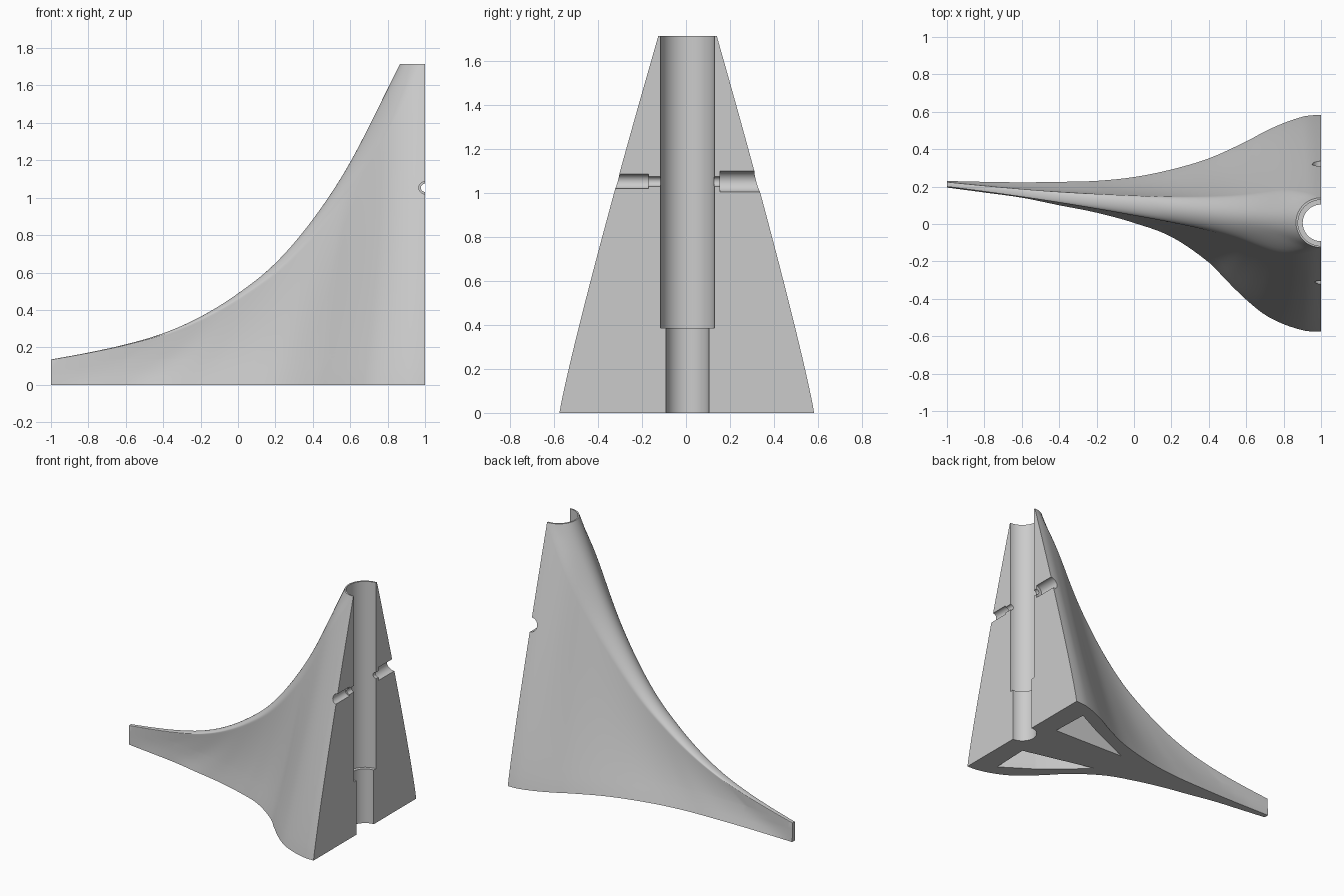
import bpy, bmesh, math
from mathutils import Matrix

if bpy.data.objects.get("Cube"):
    bpy.data.objects.remove(bpy.data.objects["Cube"])

TOP, TAIL, CUT = 1.715, 0.135, 1.0

grey = bpy.data.materials.new("grey plastic")
grey.use_nodes = True
grey.diffuse_color = (0.6, 0.6, 0.6, 1)
grey.node_tree.nodes["Principled BSDF"].inputs["Base Color"].default_value = grey.diffuse_color


def smooth(pts, x):
    """Cubic interpolation through sorted points."""
    n = len(pts)
    i = max(k for k in range(n - 1) if k == 0 or pts[k][0] <= x)

    def slope(k):
        a, b = pts[max(k - 1, 0)], pts[min(k + 1, n - 1)]
        return (b[1] - a[1]) / (b[0] - a[0])
    (x0, y0), (x1, y1) = pts[i], pts[i + 1]
    h = x1 - x0
    s = (x - x0) / h
    return ((2*s**3 - 3*s**2 + 1) * y0 + (s**3 - 2*s**2 + s) * h * slope(i)
            + (3*s**2 - 2*s**3) * y1 + (s**3 - s**2) * h * slope(i + 1))


def make_object(name, bm):
    bmesh.ops.recalc_face_normals(bm, faces=bm.faces)
    mesh = bpy.data.meshes.new(name)
    bm.to_mesh(mesh)
    bm.free()
    mesh.materials.append(grey)
    obj = bpy.data.objects.new(name, mesh)
    bpy.context.collection.objects.link(obj)
    return obj


def loft(name, rings):
    """Closed rings joined by quads and capped at both ends."""
    bm = bmesh.new()
    loops = [[bm.verts.new(p) for p in ring] for ring in rings]
    for a, b in zip(loops, loops[1:]):
        for i in range(len(a)):
            j = (i + 1) % len(a)
            bm.faces.new((a[i], a[j], b[j], b[i]))
    bm.faces.new(loops[0])
    bm.faces.new(loops[-1])
    bmesh.ops.remove_doubles(bm, verts=bm.verts, dist=1e-5)
    return make_object(name, bm)


# Ridge height along x, and the softened height that the flanks lean to
low_ridge = [(-1, TAIL), (-.8, .172), (-.6, .216), (-.4, .275), (-.2, .364),
             (0, .488), (.2, .65), (.4, .884)]
ridge = low_ridge + [(.6, 1.19), (.866, TOP)]
lean = low_ridge + [(.6, 1.175), (.8, 1.53), (.9, 1.65), (.95, 1.695), (1, TOP)]
# Half width of the ridge along x, and its centre by distance from the cut face
crest = [(-1, .012), (-.7, .018), (-.4, .029), (0, .052), (.4, .08),
         (.7, .11), (.866, .131), (1, .133)]
crest_line = [(0, .007), (.134, .009), (.4, .03), (.8, .074), (1.2, .12), (2, .212)]
# Half widths of the foot by distance from the cut face
back = [(0, .577), (.05, .57), (.1, .557), (.2, .513), (.3, .458), (.4, .394),
        (.6, .283), (.8, .203), (1, .142), (1.2, .101), (1.4, .075),
        (1.6, .052), (1.8, .034), (2, .018)]
front = [(0, .582), (.05, .586), (.1, .584), (.2, .562), (.3, .522), (.4, .452),
         (.5, .365), (.6, .273), (.8, .157), (1, .103), (1.2, .069), (1.4, .05),
         (1.6, .03), (1.8, .023), (2, .017)]


def section(nose, z):
    """Horizontal slice: a flared root running into a rounded nose."""
    length = CUT - nose
    r = smooth(crest, nose)
    body_len = length - r
    samples = [body_len * i / 70 for i in range(70)]
    samples += [body_len + r * math.sin(math.pi / 2 * i / 10) for i in range(11)]

    def side(widths, sign):
        pts = []
        for d in samples:
            x = CUT - d
            q = min(1, z / smooth(lean, x)) ** 1.1
            # The flare draws in towards the cut face as it rises
            foot = smooth(widths, min(2, d * (1 + .4 * q)))
            w = (1 - q) * foot + q * smooth(crest, x)
            over = (d - body_len) / r
            if z > TAIL + .001 and over > 0:
                w *= math.sqrt(max(0, 1 - over * over))
            centre = (1 - q) * (.006 + .103 * d) + q * smooth(crest_line, d)
            pts.append((x, centre + sign * w, z))
        return pts
    return side(back, 1) + side(front, -1)[::-1]


# Main body
rings = [section(-1, z) for z in (0, TAIL / 3, TAIL * 2 / 3, TAIL)]
steps = 70
for k in range(1, steps + 1):
    x = -1 + 1.866 * k / steps
    rings.append(section(x, smooth(ridge, x)))
body = loft("stand_leg", rings)


def cylinder(name, radius, start, end, axis):
    bm = bmesh.new()
    bmesh.ops.create_cone(bm, cap_ends=True, segments=64, radius1=radius,
                          radius2=radius, depth=end - start)
    mid = (start + end) / 2
    if axis == "y":
        bm.transform(Matrix.Translation((CUT, mid, 1.053)) @ Matrix.Rotation(math.pi / 2, 4, "X"))
    else:
        bm.transform(Matrix.Translation((CUT, .006, mid)))
    return make_object(name, bm)


def pocket(name, low, high):
    return loft(name, [[(x, y, -.05) for x, y in low], [(x, y, .45) for x, y in high]])


cutters = [
    # Stepped bore for the pole
    cylinder("lower_bore", .098, -.1, .4, "z"),
    cylinder("upper_bore", .123, .387, 2, "z"),
    # Cross hole with a recess at each end
    cylinder("bolt_hole", .022, -.3, .3, "y"),
    cylinder("back_recess", .047, .155, .7, "y"),
    cylinder("front_recess", .033, -.7, -.17, "y"),
    # Hollows in the underside
    pocket("back_pocket", [(.84, .48), (.85, .19), (.25, .21), (.6, .36)],
           [(.84, .28), (.85, .18), (.62, .17), (.72, .235)]),
    pocket("front_pocket", [(.84, -.47), (.85, -.17), (.28, -.03), (.6, -.31)],
           [(.84, -.28), (.85, -.17), (.62, -.13), (.72, -.22)]),
]

bpy.context.view_layer.objects.active = body
for cutter in cutters:
    cutter.hide_render = True
    mod = body.modifiers.new(cutter.name, "BOOLEAN")
    mod.operation = "DIFFERENCE"
    mod.solver = "EXACT"
    mod.object = cutter
    bpy.ops.object.modifier_apply(modifier=mod.name)
    bpy.data.objects.remove(cutter)

# Smooth flanks with sharp cut edges
bpy.ops.object.select_all(action="DESELECT")
body.select_set(True)
bpy.ops.object.shade_smooth_by_angle(angle=math.radians(30))
